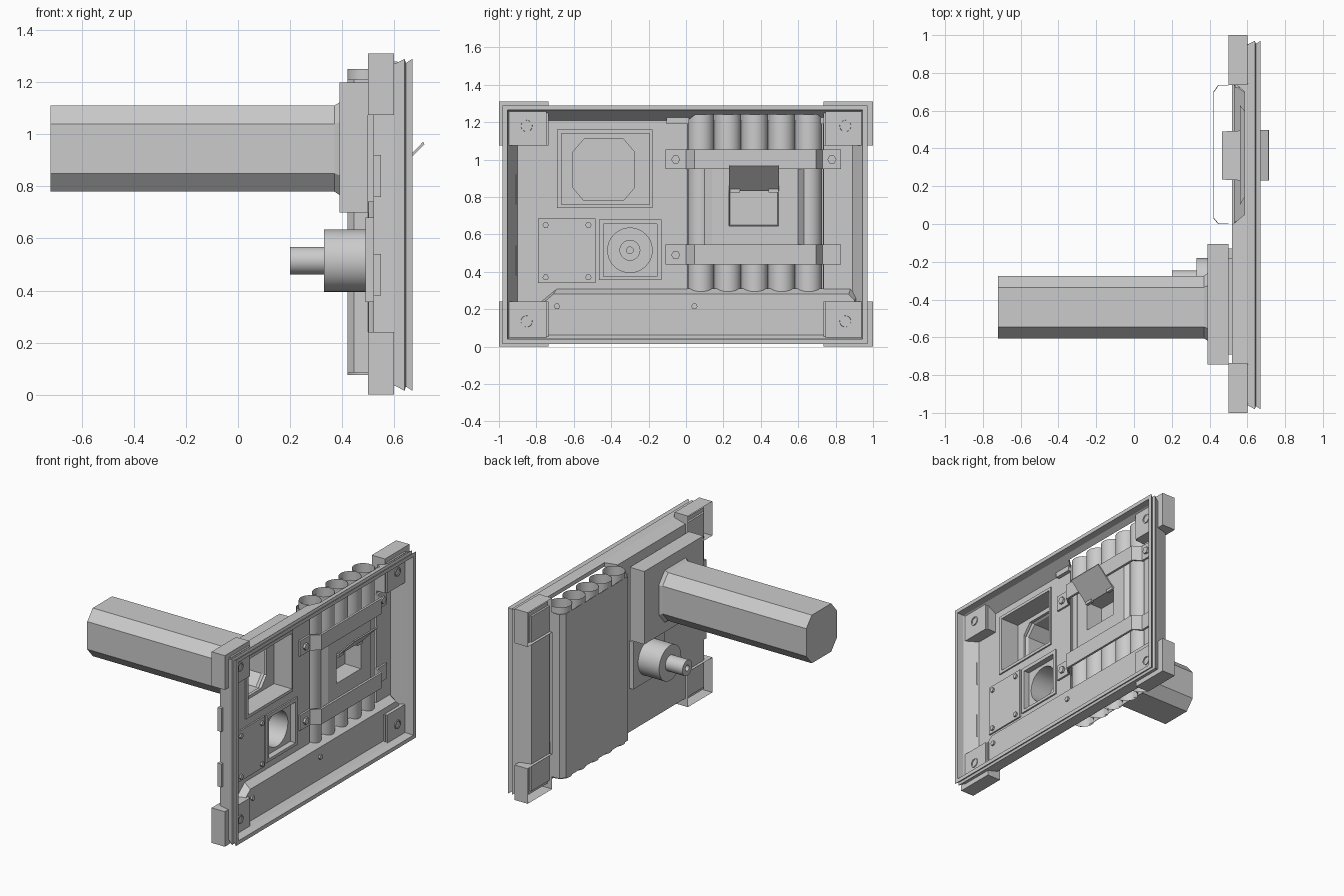
import bpy, bmesh, math

if "Cube" in bpy.data.objects:
    bpy.data.objects.remove(bpy.data.objects["Cube"])


def loft(name, rings, caps=(True, True), smooth=False):
    """Skin a list of equal-length point rings."""
    bm = bmesh.new()
    vs = [[bm.verts.new(p) for p in r] for r in rings]
    n = len(rings[0])
    for a, b in zip(vs, vs[1:]):
        for i in range(n):
            j = (i + 1) % n
            bm.faces.new((a[i], a[j], b[j], b[i]))
    if caps[0]:
        bm.faces.new(vs[0][::-1])
    if caps[1]:
        bm.faces.new(vs[-1])
    bmesh.ops.recalc_face_normals(bm, faces=bm.faces)
    me = bpy.data.meshes.new(name)
    bm.to_mesh(me)
    bm.free()
    ob = bpy.data.objects.new(name, me)
    bpy.context.collection.objects.link(ob)
    if smooth:
        bpy.ops.object.select_all(action='DESELECT')
        ob.select_set(True)
        bpy.context.view_layer.objects.active = ob
        bpy.ops.object.shade_smooth_by_angle(angle=math.radians(35))
    return ob


def prism(name, pts, axis, a, b, **kw):
    put = {'x': lambda p, t: (t, p[0], p[1]),
           'y': lambda p, t: (p[0], t, p[1]),
           'z': lambda p, t: (p[0], p[1], t)}[axis]
    return loft(name, [[put(p, t) for p in pts] for t in (a, b)], **kw)


def rect(y0, y1, z0, z1):
    return [(y0, z0), (y1, z0), (y1, z1), (y0, z1)]


def box(name, x0, x1, y0, y1, z0, z1, **kw):
    return prism(name, rect(y0, y1, z0, z1), 'x', x0, x1, **kw)


def circle(cy, cz, r, n, rot=0.0):
    return [(cy + r * math.cos(rot + 2 * math.pi * i / n),
             cz + r * math.sin(rot + 2 * math.pi * i / n)) for i in range(n)]


def at(x, pts):
    return [(x, p, q) for p, q in pts]


def cut(ob, *cutters):
    for c in cutters:
        m = ob.modifiers.new("cut", 'BOOLEAN')
        m.operation, m.solver, m.object = 'DIFFERENCE', 'EXACT', c
        c.hide_render = True
        c.hide_set(True)


# Main tray with two flared fins round its rim
def tray_ring(x, s):
    return at(x, rect(-0.99 + s, 0.98 - s, 0.005 + s, 1.3 - s))


profile = [(.52, .05), (.60, .028), (.605, .028), (.64, .01), (.645, .026),
           (.67, .01), (.67, .036), (.62, .038), (.535, .09)]
tray = loft("door_tray", [tray_ring(x, s) for x, s in profile])

# Openings in the tray
bay_cut = prism("bay_cutter", [(.4, 0), (.525, 0), (.585, .05), (.585, .70), (.545, .735), (.4, .735)],
                'z', .12, 1.4)
oct_cut = box("recess_cutter", .41, .7, -.665, -.195, .76, 1.14)
pocket_cut = box("pocket_cutter", .505, .7, -.44, -.155, .375, .655)
round_cut = prism("round_cutter", circle(-.3, .515, .119, 40), 'x', .3, .7)
octagon_pts = [(-.44 + sy * a, .945 + sz * b) for sy, sz, a, b in
               [(1, -1, .165, .095), (1, 1, .165, .095), (1, 1, .105, .165), (-1, 1, .105, .165),
                (-1, 1, .165, .095), (-1, -1, .165, .095), (-1, -1, .105, .165), (1, -1, .105, .165)]]
oct_hole = prism("octagon_cutter", octagon_pts, 'x', .3, .7)
tray_oct = box("tray_recess_cutter", .3, .7, -.68, -.185, .75, 1.15)
tray_pocket = box("tray_pocket_cutter", .3, .7, -.455, -.14, .365, .67)
cut(tray, bay_cut, tray_oct, tray_pocket)

# Octagonal barrel and its mounting box
mount = box("barrel_mount_box", .39, .5, -.745, -.105, .70, 1.20)
lip = box("barrel_recess_lip", .495, .545, -.69, -.18, .74, 1.16)
cut(mount, oct_cut, oct_hole)
cut(lip, oct_cut)


def oct_ring(x, s):
    return [(x, -.44 + (y + .44) * s, .945 + (z - .945) * s) for y, z in octagon_pts]


loft("octagonal_barrel", [oct_ring(.41, 1.08), oct_ring(.39, 1.08), oct_ring(.37, 1), oct_ring(-.72, 1)],
     caps=(False, True))

# Round stepped nozzle in a square pocket
pocket = box("nozzle_pocket", .49, .545, -.465, -.13, .355, .68)
cut(pocket, pocket_cut, round_cut)
loft("stepped_nozzle", [at(x, circle(-.3, .515, r, 40)) for x, r in
                        [(.505, .12), (.33, .12), (.33, .053), (.2, .053), (.2, .02), (.23, .02)]],
     caps=(False, True), smooth=True)


def bolt(y, z, r, x, h=.012, n=6):
    prism("bolt", circle(y, z, r, n), 'x', x - .01, x + h)


# Square access plate with corner bolts
box("access_plate", .53, .545, -.79, -.485, .34, .685)
for y in (-.75, -.522):
    for z in (.37, .65):
        bolt(y, z, .017, .545)

# Corner brackets: open shell behind, pad with a ring bolt in front
for sy in (-1, 1):
    for z0, z1, p0, p1 in ((0, .24, .035, .24), (1.075, 1.31, 1.075, 1.28)):
        y0, y1 = sorted((sy * .735, sy * 1.0))
        box("corner_bracket", .60, .50, y0, y1, z0, z1, caps=(True, False))
        q0, q1 = sorted((sy * .745, sy * .95))
        box("corner_pad", .53, .612, q0, q1, p0, p1)
        cz = .135 if z0 == 0 else 1.18
        loft("corner_ring", [at(x, circle(sy * .852, cz, r, 20)) for x, r in
                             [(.60, .032), (.618, .03), (.618, .022), (.613, .022)]])

# Side tabs on the -y wall
for z0, z1 in ((.76, .92), (.38, .54)):
    box("side_tab", .52, .55, -.965, -.905, z0, z1)

# Lower sill with sloped, chamfered top
loft("lower_sill", [at(.53, [(-.80, .05), (.92, .05), (.92, .27), (.88, .31), (-.69, .31), (-.80, .22)]),
                    at(.59, [(-.78, .05), (.90, .05), (.90, .25), (.87, .28), (-.71, .28), (-.78, .22)])])
for y in (-.69, .045):
    bolt(y, .215, .017, .59)

# Open vertical tubes; the middle three stop at the window
for i in range(5):
    y = .08 + .144 * i
    spans = [(.075, .64), (.87, 1.25)] if 1 <= i <= 3 else [(.075, 1.25)]
    for z0, z1 in spans:
        prism("tube", [(p, q) for p, q in circle(.491, y, .071, 28)], 'z', z0, z1,
              caps=(False, False), smooth=True)

# Thin cover wrapped round the outside of the tubes
bm_pts = [(.50, 0.0), (.445, 0.0), (.42, .03), (.42, .70), (.445, .735), (.50, .735)]
cover = bm_pts + [(x + .003, .3675 + (y - .3675) * .992) for x, y in reversed(bm_pts)]
prism("tube_cover", cover, 'z', .085, 1.21)

# Straps over the tubes
path = [(-.11, .548), (0, .548), (.045, .602), (.695, .602), (.73, .548), (.83, .548)]
strap = [(x, y) for y, x in path] + [(x - .015, y) for y, x in reversed(path)]
for z0, z1, bz, ends in ((.95, 1.055, 1.0, (-.055, .78)), (.44, .545, .49, (-.055,))):
    prism("tube_strap", strap, 'z', z0, z1)
    for y in ends:
        bolt(y, bz, .024, .548, .015)

# Top retaining bar either side of the tubes
box("top_bar", .535, .56, -.105, .015, 1.19, 1.235)
box("top_bar_end", .535, .56, .72, .78, 1.19, 1.235)

# Window panel, recess and raised flap
loft("window_panel", [at(.56, rect(.10, .63, .49, 1.01)), at(.585, rect(.14, .60, .51, 1.0)),
                      at(.585, rect(.23, .495, .645, .85)), at(.467, rect(.235, .49, .65, .845))],
     caps=(False, True))
prism("window_flap", [(.583, .84), (.589, .832), (.716, .962), (.711, .971)], 'y', .23, .497)
for y in (.235, .44):
    box("flap_hinge", .58, .6, y, y + .055, .825, .85)
